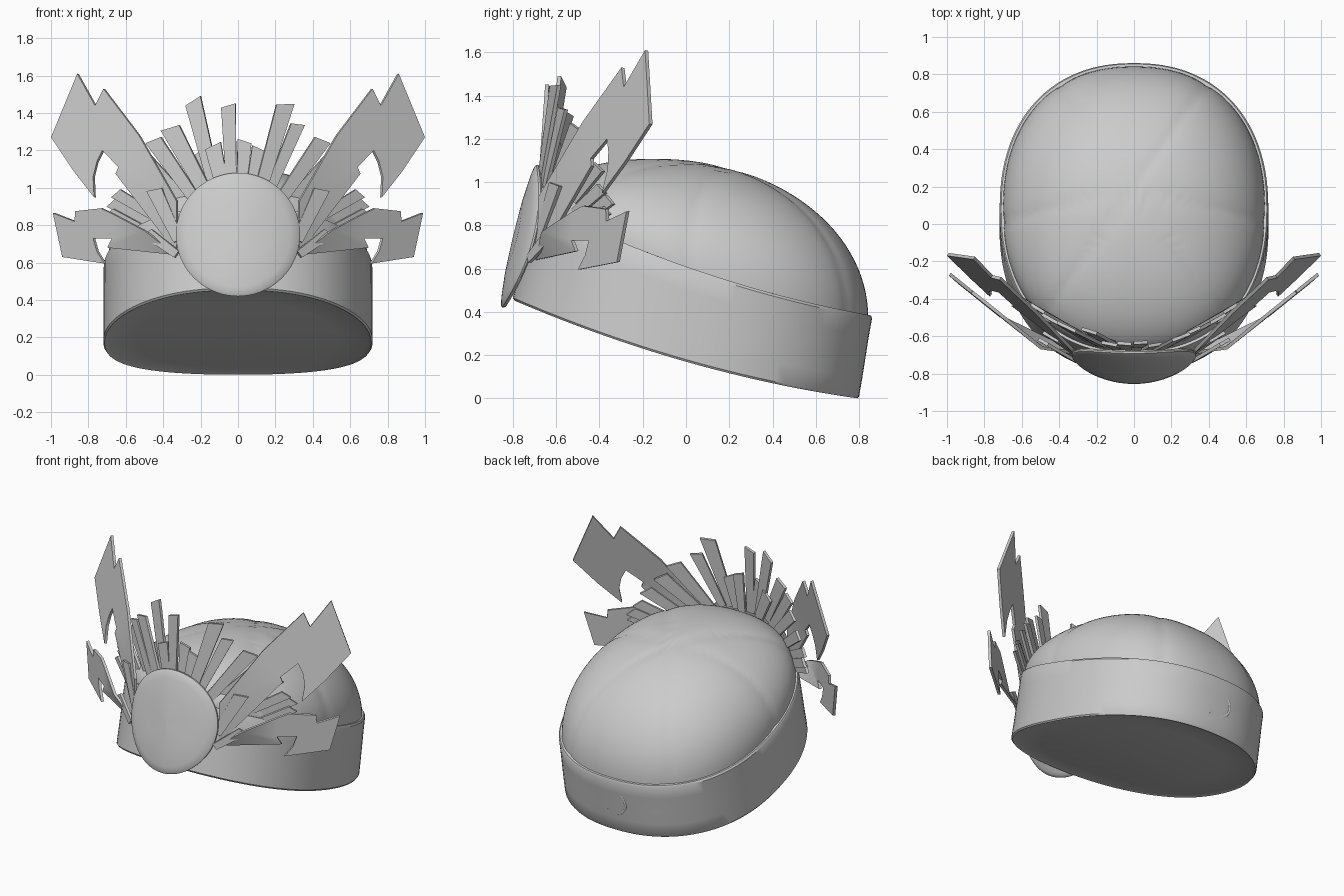
import bpy, bmesh, math
from math import sin, cos, pi

if "Cube" in bpy.data.objects:
    bpy.data.objects.remove(bpy.data.objects["Cube"])

grey = bpy.data.materials.new("plain grey")
grey.diffuse_color = (0.6, 0.6, 0.6, 1)
grey.use_nodes = True
grey.node_tree.nodes["Principled BSDF"].inputs["Base Color"].default_value = grey.diffuse_color


def finish(name, bm, angle=35):
    bmesh.ops.recalc_face_normals(bm, faces=bm.faces)
    me = bpy.data.meshes.new(name)
    bm.to_mesh(me)
    bm.free()
    me.materials.append(grey)
    ob = bpy.data.objects.new(name, me)
    bpy.context.collection.objects.link(ob)
    bpy.ops.object.select_all(action='DESELECT')
    ob.select_set(True)
    bpy.context.view_layer.objects.active = ob
    bpy.ops.object.shade_smooth_by_angle(angle=math.radians(angle))
    return ob


def loft(name, rings, angle=35, cap_start=False):
    """Skin a list of closed rings, closing the last one."""
    bm = bmesh.new()
    vs = [[bm.verts.new(p) for p in r] for r in rings]
    n = len(rings[0])
    for a, b in zip(vs, vs[1:]):
        for i in range(n):
            j = (i + 1) % n
            bm.faces.new((a[i], a[j], b[j], b[i]))
    bm.faces.new(vs[-1])
    if cap_start:
        bm.faces.new(vs[0])
    return finish(name, bm, angle)


def z_low(y):
    return 0.17 - 0.285 * y + 0.09 * y * y


def z_high(y):
    return 0.61 - 0.35 * y + 0.10 * y * y


def oval(t):
    """Slightly squared unit oval."""
    c, s = cos(t), sin(t)
    r = (abs(c) ** 2.25 + abs(s) ** 2.25) ** (-1 / 2.25)
    return c * r, s * r


def hoop(rx, ry, yc, zf, n=96, dz=0):
    pts = [oval(2 * pi * i / n) for i in range(n)]
    return [(rx * u, yc + ry * v, zf(yc + ry * v) + dz) for u, v in pts]


# Band with a thick rim and a closed underside
rings = [hoop(0.675, 0.735, 0.08, z_high, dz=-0.04), hoop(0.69, 0.75, 0.08, z_high),
         hoop(0.71, 0.775, 0.08, z_high), hoop(0.718, 0.78, 0.08, z_high, dz=-0.012)]
for k in (0.75, 0.5, 0.25):
    lo, hi = hoop(0.72, 0.8, 0, z_low), hoop(0.718, 0.78, 0.08, z_high)
    rings.append([tuple(p + (q - p) * k for p, q in zip(a, b)) for a, b in zip(lo, hi)])
rings.append(hoop(0.72, 0.8, 0, z_low, dz=0.01))
for s in (0.99, 0.96, 0.75, 0.5, 0.25, 0.02):
    rings.append(hoop(0.72 * s, 0.8 * s, 0, z_low, dz=0.012 if s < 0.97 else 0))
loft("band", rings)

# Domed crown with six stitched seams meeting behind the top
SEAMS = [math.radians(a) for a in (-15, 55, 125, 195, 235, 305)]


def seam_dip(x, y):
    dx, dy = x, y - 0.2
    d = min(abs(dx * sin(a) - dy * cos(a)) if dx * cos(a) + dy * sin(a) > 0
            else math.hypot(dx, dy) for a in SEAMS)
    return 0.010 * math.exp(-d / 0.03)


rings = []
for k in range(31):
    a = pi / 2 * min(k / 30, 0.995)
    c, ring = cos(a) ** 0.96, []
    for i in range(144):
        u, v = oval(2 * pi * i / 144)
        yb = 0.08 + 0.762 * v
        zb = z_high(yb) - 0.01
        x, y = 0.70 * u * c, -0.15 + (yb + 0.15) * c
        z = zb + (1.108 - zb) * sin(a)
        f = seam_dip(x, y)
        ring.append((x * (1 - f), y * (1 - f), z - f * sin(a)))
    rings.append(ring)
loft("crown", rings)

# Front disc, leaning back and gently wrapped around the band
rings = []
for s, d in ((0.02, 0.05), (0.5, 0.046), (0.85, 0.032), (0.97, 0.022), (1, 0.012), (1, 0.0),
             (0.98, -0.012), (0.92, -0.018), (0.5, -0.018), (0.02, -0.018)):
    ring = []
    for i in range(72):
        t = 2 * pi * i / 72
        x, v = 0.332 * s * cos(t), 0.33 * s * sin(t)
        y = -0.762 + 0.24 * v + 0.6 * x * x - d * 0.75
        ring.append((x, y, 0.75 + v))
    rings.append(ring)
loft("front_disc", rings, 40, True)


def plate(name, pts, depth, thick=0.018, mirror=False):
    """Thin upright sheet cut from an (x, z) outline; depth gives y."""
    bm = bmesh.new()
    f = bm.faces.new([bm.verts.new((x, depth(x, z), z)) for x, z in pts])
    f.normal_update()
    n = f.normal.copy()
    new = bmesh.ops.extrude_face_region(bm, geom=[f])["geom"]
    bmesh.ops.translate(bm, vec=n * thick, verts=[v for v in new if isinstance(v, bmesh.types.BMVert)])
    bmesh.ops.triangulate(bm, faces=[q for q in bm.faces if len(q.verts) > 4])
    ob = finish(name, bm, 30)
    if mirror:
        m = ob.modifiers.new("mirror", 'MIRROR')
        m.use_axis[0] = True
    return ob


# Upper and lower notched wings on both sides
upper = [(0.33, 0.65), (0.33, 0.93), (0.53, 1.28), (0.72, 1.53), (0.765, 1.44), (0.86, 1.61),
         (1.0, 1.27), (0.88, 1.09), (0.77, 0.95), (0.775, 1.06), (0.755, 1.14), (0.725, 1.20),
         (0.64, 1.11), (0.655, 1.075)]
plate("upper_wing", upper, lambda x, z: max(-1.10 + 0.66 * x + 0.213 * z, -0.685), mirror=True)
lower = [(0.33, 0.64), (0.50, 0.77), (0.68, 0.865), (0.735, 0.89), (0.87, 0.875), (0.875, 0.82),
         (0.99, 0.865), (0.94, 0.63), (0.715, 0.595), (0.755, 0.66), (0.775, 0.73), (0.675, 0.73),
         (0.70, 0.68)]
plate("lower_wing", lower, lambda x, z: max(-1.085 + 0.80 * x + 0.02 * z, -0.695), mirror=True)


# Fan of straight rays behind the disc
def ray(name, x0, z0, x1, z1, w, slant, layer, mirror=False):
    dx, dz = x1 - x0, z1 - z0
    l = math.hypot(dx, dz)
    ux, uz = dx / l, dz / l
    px, pz = uz * w / 2, -ux * w / 2
    pts = [(x0 - px * .7, z0 - pz * .7), (x1 - px - ux * slant, z1 - pz - uz * slant),
           (x1 + px + ux * slant, z1 + pz + uz * slant), (x0 + px * .7, z0 + pz * .7)]
    plate(name, pts, lambda x, z: -0.69 + 0.62 * abs(x) ** 1.8 + 0.07 * (z - 0.9) + layer,
          0.018, mirror)


# Uneven centre rays: base x, tip x, tip z, width, slant, depth layer
centre = [(-0.12, -0.242, 1.465, 0.09, 0.015, 0.02), (-0.035, -0.052, 1.44, 0.078, 0.01, 0.0),
          (0.02, 0.035, 1.25, 0.075, -0.01, 0.02), (0.07, 0.115, 1.21, 0.08, -0.01, 0.0),
          (0.12, 0.255, 1.447, 0.09, 0.015, -0.015), (0.17, 0.322, 1.34, 0.07, 0.01, 0.0),
          (-0.08, -0.135, 1.225, 0.09, 0.01, 0.0), (-0.13, -0.225, 1.18, 0.09, 0.01, 0.03),
          (-0.18, -0.365, 1.32, 0.10, -0.01, 0.0)]
for i, (xb, xt, zt, w, s, layer) in enumerate(centre):
    ray(f"centre_ray_{i + 1}", xb, 0.98, xt, zt, w, s, layer)

# Side rays, the same left and right: base x, base z, tip x, tip z, width, depth layer
sides = [(0.22, 0.92, 0.455, 1.255, 0.085, 0.0), (0.24, 0.88, 0.52, 1.17, 0.08, 0.02),
         (0.28, 0.80, 0.60, 1.07, 0.07, 0.02), (0.30, 0.76, 0.655, 0.97, 0.06, 0.0),
         (0.31, 0.72, 0.68, 0.92, 0.06, 0.02), (0.32, 0.68, 0.69, 0.87, 0.05, 0.0),
         (0.32, 0.72, 0.45, 0.99, 0.08, -0.075), (0.33, 0.645, 0.49, 0.76, 0.06, -0.11)]
for i, (xb, zb, xt, zt, w, layer) in enumerate(sides):
    ray(f"side_ray_{i + 1}", xb, zb, xt, zt, w, 0.01, layer, True)

# Strap tab and half-round ring on the back of the band
bm = bmesh.new()
for cz, w, h in ((0.23, 0.035, 0.27), (0.30, 0.10, 0.035), (0.13, 0.10, 0.035)):
    g = bmesh.ops.create_cube(bm, size=1)["verts"]
    for v in g:
        z = cz + v.co.z * h
        v.co = (0.005 + v.co.x * w, 0.812 + v.co.y * 0.04 + (z - 0.21) * 0.15, z)
finish("strap_tab", bm)
crv = bpy.data.curves.new("strap_ring", 'CURVE')
crv.dimensions = '3D'
crv.bevel_depth = 0.012
crv.bevel_resolution = 2
sp = crv.splines.new('POLY')
sp.points.add(12)
for i, p in enumerate(sp.points):
    a = pi / 2 + pi * i / 12
    z = 0.21 + 0.085 * sin(a)
    p.co = (-0.015 + 0.09 * cos(a), 0.82 + (z - 0.21) * 0.15, z, 1)
sp.use_cyclic_u = True
crv.materials.append(grey)
bpy.context.collection.objects.link(bpy.data.objects.new("strap_ring", crv))
